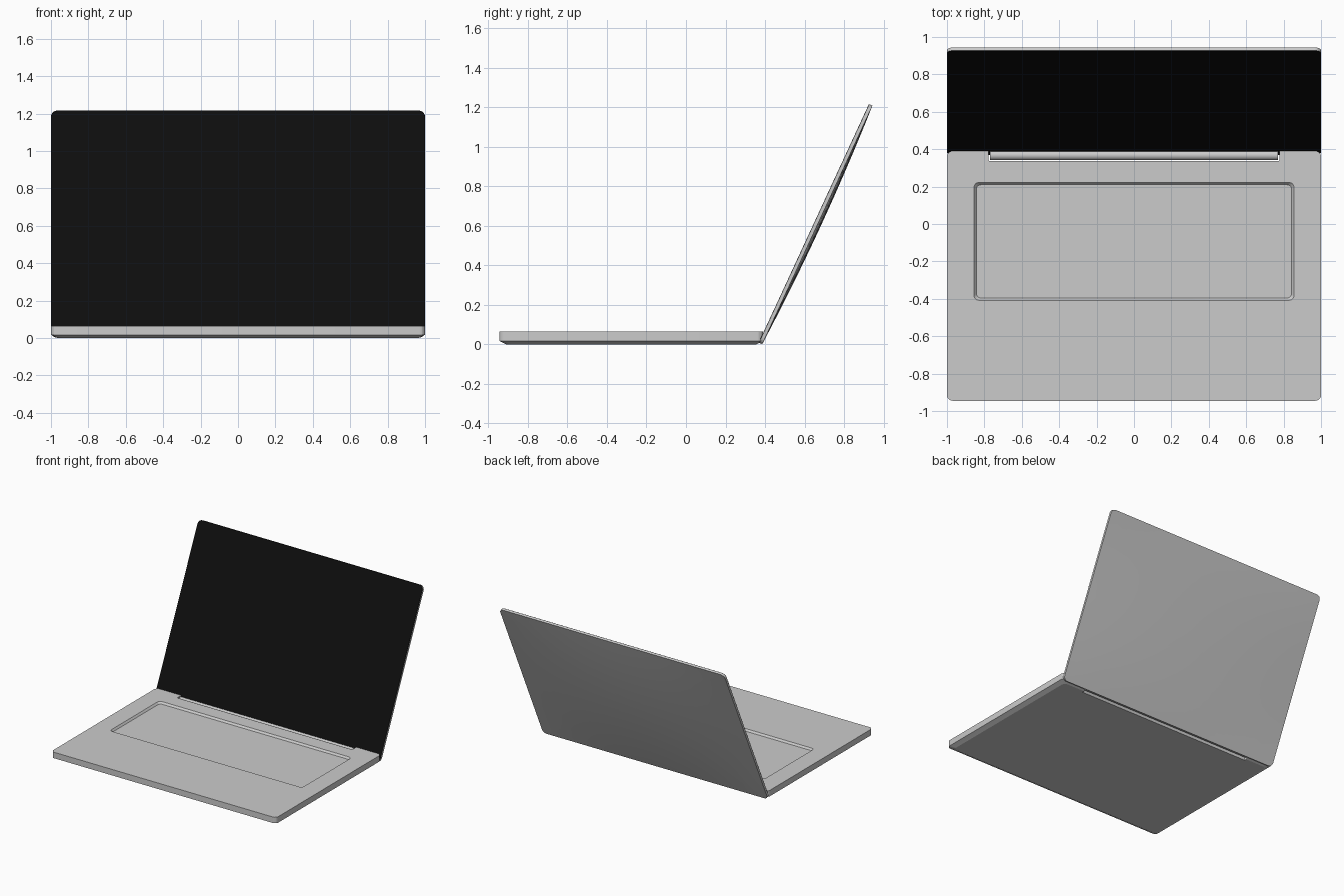
import bpy, bmesh, math
from mathutils import Vector

if "Cube" in bpy.data.objects:
    bpy.data.objects.remove(bpy.data.objects["Cube"])


def rounded_rect(x, y0, y1, r, corner=6, side=1):
    """Outline of a rectangle -x..x, y0..y1 with round corners."""
    pts = []
    centres = [(x - r, y1 - r), (-x + r, y1 - r), (-x + r, y0 + r), (x - r, y0 + r)]
    for i, (cx, cy) in enumerate(centres):
        for k in range(corner + 1):
            a = math.pi / 2 * (i + k / corner)
            pts.append(Vector((cx + r * math.cos(a), cy + r * math.sin(a))))
        # extra points along the straight side to the next corner
        a = math.pi / 2 * (i + 1)
        nx, ny = centres[(i + 1) % 4]
        nxt = Vector((nx + r * math.cos(a), ny + r * math.sin(a)))
        last = pts[-1].copy()
        pts += [last.lerp(nxt, k / side) for k in range(1, side)]
    return pts


def loft(name, rings):
    """Skin a stack of equal-length rings and cap both ends."""
    bm = bmesh.new()
    loops = [[bm.verts.new(p) for p in ring] for ring in rings]
    n = len(loops[0])
    for a, b in zip(loops, loops[1:]):
        for i in range(n):
            bm.faces.new((a[i], a[(i + 1) % n], b[(i + 1) % n], b[i]))
    bm.faces.new(loops[0])
    bm.faces.new(loops[-1])
    bmesh.ops.recalc_face_normals(bm, faces=bm.faces)
    mesh = bpy.data.meshes.new(name)
    bm.to_mesh(mesh)
    bm.free()
    ob = bpy.data.objects.new(name, mesh)
    bpy.context.collection.objects.link(ob)
    return ob


def slab(name, x, y0, y1, r, levels):
    """Rounded slab; levels are (z, inset) pairs from bottom to top."""
    return loft(name, [[(p.x, p.y, z) for p in
                        rounded_rect(x - d, y0 + d, y1 - d, r)] for z, d in levels])


def activate(ob):
    bpy.ops.object.select_all(action='DESELECT')
    ob.select_set(True)
    bpy.context.view_layer.objects.active = ob


def smooth(ob, angle=30):
    activate(ob)
    bpy.ops.object.shade_smooth_by_angle(angle=math.radians(angle))


def cut(ob, cutter):
    m = ob.modifiers.new("cut", 'BOOLEAN')
    m.operation, m.solver, m.object = 'DIFFERENCE', 'EXACT', cutter
    activate(ob)
    bpy.ops.object.modifier_apply(modifier=m.name)
    bpy.data.objects.remove(cutter)


# Base with chamfered underside
base = slab("base", 1.0, -0.945, 0.39, 0.03, [(0, 0.035), (0.017, 0), (0.065, 0)])

# Sunken keyboard area with sloping walls, and hinge notch
cut(base, slab("recess_cutter", 0.857, -0.41, 0.224, 0.025,
               [(0.05, 0.014), (0.065, 0.002), (0.0675, 0)]))
cut(base, slab("notch_cutter", 0.778, 0.338, 0.5, 0.004, [(-0.1, 0), (0.2, 0)]))
smooth(base, 15)

# Hinge barrel
bpy.ops.mesh.primitive_cylinder_add(vertices=32, radius=0.027, depth=1.54,
                                    location=(0, 0.368, 0.036),
                                    rotation=(0, math.pi / 2, 0))
hinge = bpy.context.object
hinge.name = "hinge"
smooth(hinge)

# Lid, with a gently domed back
LENGTH, EDGE, DOME = 1.33, 0.018, 0.018
outline = rounded_rect(1.0, -LENGTH / 2, LENGTH / 2, 0.035, side=10)


def dome_ring(s):
    ring = []
    for p in outline:
        x, y = p * s
        v = y / (LENGTH / 2)
        ring.append((x, y + LENGTH / 2, -DOME * (1 - x * x) * (1 - v * v)))
    return ring


flat = [(p.x, p.y + LENGTH / 2, EDGE) for p in outline]
lid = loft("lid", [flat] + [dome_ring(s) for s in (1, .93, .84, .74, .62, .5, .38, .25, .12, .03)])

# Black screen covering the whole front of the lid
screen = slab("screen", 1.0, 0, LENGTH, 0.035, [(EDGE, 0), (EDGE + 0.0015, 0.001)])
black = bpy.data.materials.new("screen_black")
black.diffuse_color = (0.004, 0.004, 0.004, 1)
black.use_nodes = True
black.node_tree.nodes["Principled BSDF"].inputs["Base Color"].default_value = black.diffuse_color
screen.data.materials.append(black)

for part in (lid, screen):
    part.location = (0, 0.386, 0.001)
    part.rotation_euler = (math.radians(65.2), 0, 0)
    smooth(part)
